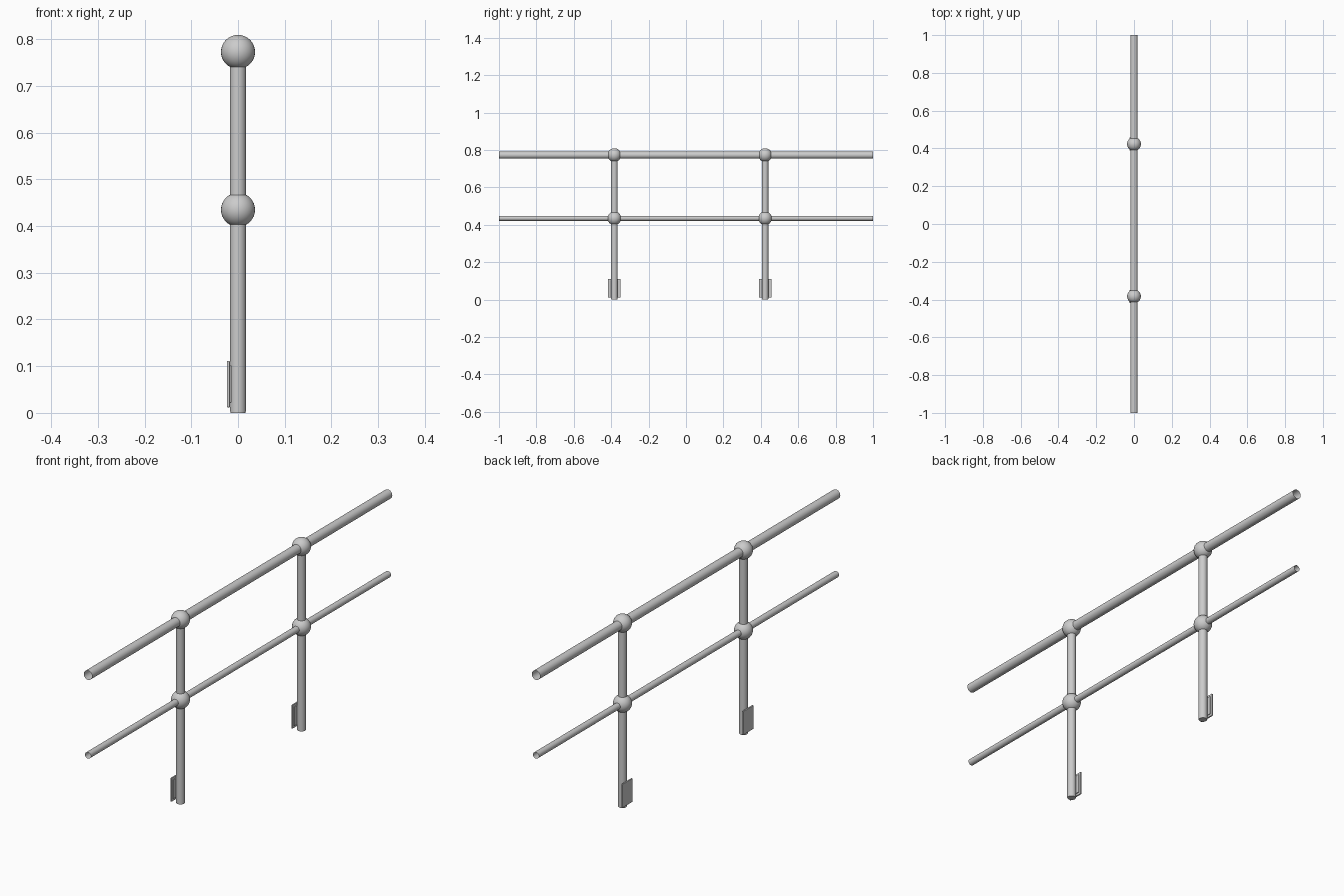
import bpy
from math import radians

if "Cube" in bpy.data.objects:
    bpy.data.objects.remove(bpy.data.objects["Cube"])

POST_Y = (-0.383, 0.423)
TOP_Z, MID_Z = 0.773, 0.435


def finish(name):
    ob = bpy.context.object
    ob.name = name
    bpy.ops.object.shade_smooth_by_angle(angle=radians(35))
    return ob


def tube(name, r, length, loc, rot=(0, 0, 0), fill='NOTHING'):
    bpy.ops.mesh.primitive_cylinder_add(vertices=32, radius=r, depth=length,
                                        location=loc, rotation=rot, end_fill_type=fill)
    return finish(name)


def ball(name, loc):
    bpy.ops.mesh.primitive_uv_sphere_add(segments=32, ring_count=16, radius=0.0365, location=loc)
    return finish(name)


def box(name, loc, size, bevel=0):
    bpy.ops.mesh.primitive_cube_add(size=1, location=loc)
    ob = bpy.context.object
    ob.name = name
    ob.scale = size
    bpy.ops.object.transform_apply(location=False, rotation=False, scale=True)
    if bevel:
        mod = ob.modifiers.new("bevel", 'BEVEL')
        mod.width, mod.segments = bevel, 2
    return ob


# Open-ended horizontal rails
tube("top_rail", 0.0195, 2.0, (0, 0, TOP_Z), (radians(90), 0, 0))
tube("middle_rail", 0.0135, 2.0, (0, 0, MID_Z), (radians(90), 0, 0))

for i, y in enumerate(POST_Y, 1):
    # Upright with a slightly narrower foot plug
    tube(f"post_{i}", 0.0175, TOP_Z - 0.003, (0, y, (TOP_Z + 0.003) / 2))
    tube(f"foot_plug_{i}", 0.0165, 0.012, (0, y, 0.006), fill='NGON')
    # Ball joints
    ball(f"top_joint_{i}", (0, y, TOP_Z))
    ball(f"middle_joint_{i}", (0, y, MID_Z))
    # Mounting plate with raised pad against the post
    box(f"mounting_plate_{i}", (-0.0205, y, 0.0615), (0.006, 0.068, 0.099), 0.001)
    box(f"plate_pad_{i}", (-0.016, y, 0.0615), (0.004, 0.052, 0.08), 0.001)
